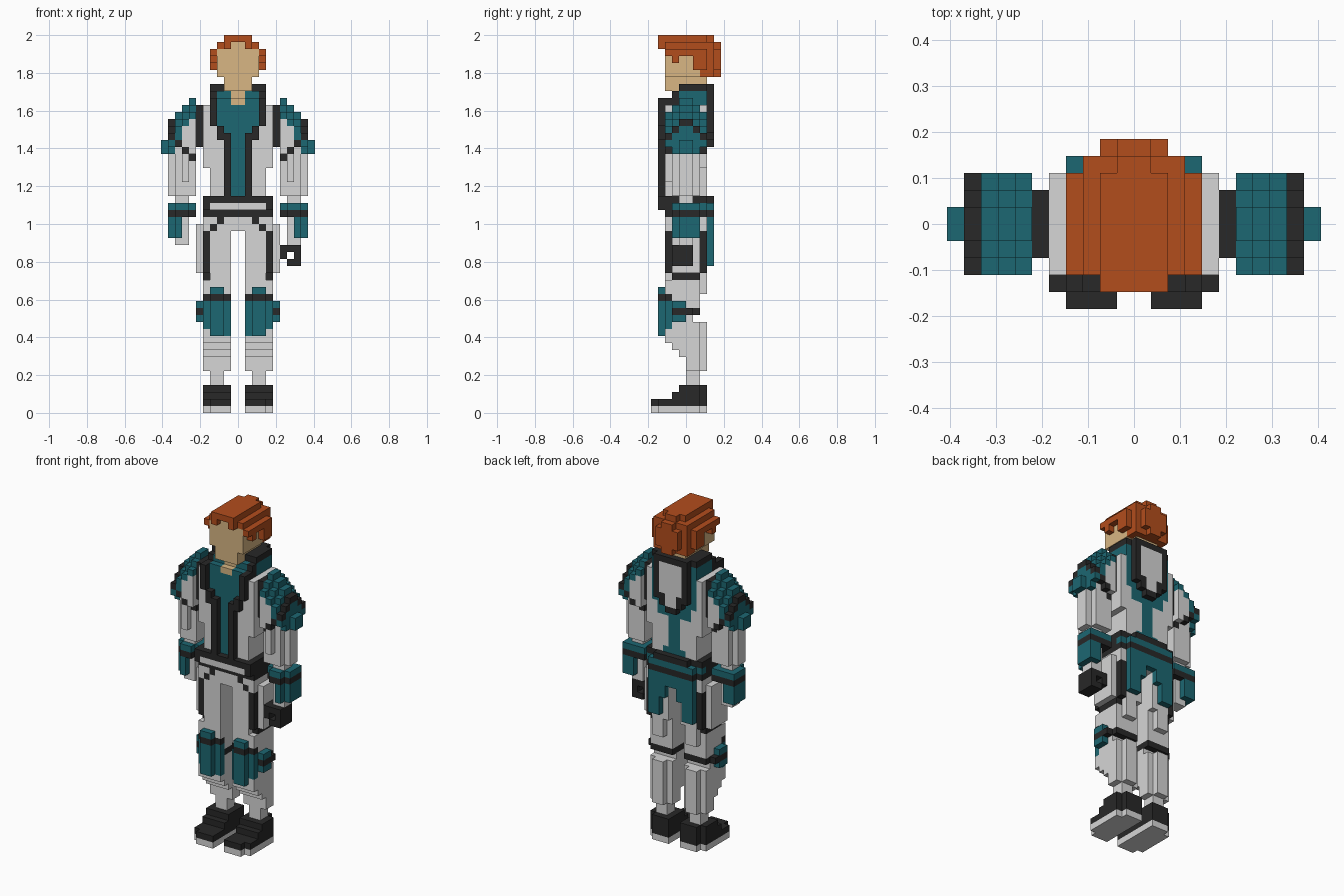
import bpy, bmesh
from mathutils import Vector

if "Cube" in bpy.data.objects:
    bpy.data.objects.remove(bpy.data.objects["Cube"], do_unlink=True)

V = 2 / 54  # edge length of one block
COLOURS = {
    "teal": (0.012, 0.136, 0.168), "light_grey": (0.67, 0.67, 0.67),
    "charcoal": (0.021, 0.021, 0.021), "ginger": (0.45, 0.075, 0.012),
    "skin": (0.69, 0.47, 0.23),
}
MATS = {}
for name, rgb in COLOURS.items():
    m = bpy.data.materials.new(name)
    m.use_nodes = True
    m.diffuse_color = (*rgb, 1)
    m.node_tree.nodes["Principled BSDF"].inputs["Base Color"].default_value = (*rgb, 1)
    MATS[name] = m
T, L, D, H, S = COLOURS
grid = {}  # block -> (part, colour)


def put(part, col, x, y, z, both=True):
    """Fill a box of blocks; later boxes repaint earlier ones. col None carves."""
    for i in range(*x):
        for j in range(*y):
            for k in range(*z):
                for side, a in (("left_", i), ("right_", -1 - i))[:2 if both else 1]:
                    key = (a, j, k)
                    if col is None:
                        grid.pop(key, None)
                    else:
                        limb = part in ("leg", "boot", "arm", "shoulder", "hand")
                        grid[key] = ((side if limb else "") + part, col)


# Boots with pale soles
put("boot", L, (1, 5), (-4, 3), (0, 1))
put("boot", L, (1, 4), (-5, -4), (0, 1))
put("boot", D, (1, 5), (-4, 3), (1, 2))
put("boot", D, (1, 4), (-5, -4), (1, 2))
put("boot", D, (1, 5), (-2, 3), (2, 3))
put("boot", D, (1, 5), (-1, 3), (3, 4))
put("boot", None, (4, 5), (2, 3), (0, 4))

# Shins and knees
put("leg", L, (2, 4), (0, 2), (4, 6))
put("leg", L, (1, 5), (0, 3), (6, 8))
put("leg", L, (1, 5), (-1, 3), (8, 9))
put("leg", L, (1, 5), (-2, 3), (9, 10))
put("leg", L, (1, 5), (-3, 3), (10, 13))
put("leg", None, (4, 5), (2, 3), (6, 13))
put("leg", None, (1, 2), (2, 3), (6, 13))
put("leg", L, (1, 5), (-3, 1), (13, 15))
put("leg", L, (1, 5), (-3, 2), (14, 17))
# Thighs
put("leg", L, (1, 5), (-3, 3), (17, 26))
put("leg", None, (1, 2), (2, 3), (17, 20))
put("leg", None, (4, 5), (2, 3), (17, 20))
put("leg", None, (4, 5), (-3, -2), (19, 20))
put("leg", L, (5, 6), (-2, 2), (20, 27))
put("leg", D, (4, 5), (-3, -2), (20, 26))
put("leg", D, (4, 5), (2, 3), (20, 26))
put("leg", D, (4, 5), (-2, 2), (19, 20))
# Knee pads and straps
put("leg", D, (1, 5), (-2, 2), (14, 15))
put("leg", T, (1, 5), (-3, -2), (12, 16))
put("leg", T, (2, 4), (-4, -3), (11, 18))
put("leg", T, (1, 2), (-3, -2), (11, 12))
put("leg", D, (1, 5), (-3, -2), (16, 17))
put("leg", D, (2, 4), (-4, -3), (16, 17))
put("leg", T, (5, 6), (-2, 0), (13, 16))
put("leg", D, (5, 6), (-2, 1), (14, 15))

# Hips
put("hips", L, (0, 5), (-3, 3), (26, 29))
put("hips", D, (2, 3), (-3, -2), (27, 28))
put("hips", D, (3, 4), (-3, -2), (26, 27))
# Coat tails
put("coat_tail", T, (0, 4), (3, 4), (26, 28))
put("coat_tail", T, (1, 4), (3, 4), (24, 26))
put("coat_tail", T, (2, 4), (3, 4), (21, 24))
# Torso and waist
put("torso", L, (0, 5), (-3, 3), (35, 44))
put("torso", L, (0, 4), (-3, 3), (31, 35))
# Belt
put("belt", D, (0, 5), (-3, 3), (28, 31))
put("belt", D, (0, 5), (-4, -3), (29, 31))
put("belt", L, (0, 4), (-4, -3), (29, 30))
put("belt", T, (0, 5), (2, 3), (29, 30))
put("belt", D, (0, 3), (3, 4), (28, 31))
put("belt", T, (0, 4), (3, 4), (29, 30))
put("belt", D, (3, 4), (3, 4), (28, 29))
# Chest panel with dark trim
put("torso", T, (0, 1), (-3, -2), (31, 40))
put("torso", T, (0, 3), (-3, -2), (40, 44))
put("torso", D, (1, 2), (-4, -2), (31, 40))
put("torso", D, (2, 3), (-4, -2), (39, 41))
put("torso", D, (3, 4), (-4, -2), (41, 45))
# Y shaped back inlay
put("torso", T, (0, 1), (2, 3), (31, 40))
put("torso", T, (1, 2), (2, 3), (31, 32))
put("torso", T, (1, 3), (2, 3), (37, 40))
put("torso", T, (2, 4), (2, 3), (39, 42))
put("torso", T, (3, 4), (2, 3), (42, 44))
# Collar
put("collar", T, (0, 3), (-3, 3), (44, 45))
put("collar", T, (0, 4), (-2, 3), (44, 46))
put("collar", D, (3, 4), (-2, -1), (44, 46))
put("collar", D, (2, 4), (-1, 3), (46, 47))
# Back panel with tapered dark frame
put("back_panel", D, (0, 3), (3, 4), (40, 47))
put("back_panel", D, (0, 2), (3, 4), (39, 40))
put("back_panel", D, (0, 1), (3, 4), (38, 39))
put("back_panel", L, (0, 2), (3, 4), (41, 46))
put("back_panel", L, (0, 1), (3, 4), (39, 41))

# Neck, jaw and face
put("head", S, (0, 1), (-3, 2), (44, 45))
put("head", S, (0, 1), (-2, 2), (45, 46))
put("head", S, (0, 2), (-3, 3), (46, 48))
put("head", S, (0, 3), (-3, 2), (48, 52))
put("head", S, (0, 1), (-3, 0), (52, 53))
# Hair
put("hair", H, (1, 3), (-3, 4), (52, 53))
put("hair", H, (0, 1), (-2, 5), (52, 53))
put("hair", H, (0, 2), (-4, 3), (53, 54))
put("hair", H, (0, 1), (3, 4), (53, 54))
put("hair", H, (1, 2), (-4, -3), (52, 53))
put("hair", H, (3, 4), (-3, 3), (51, 52))
put("hair", H, (3, 4), (-2, -1), (50, 51))
put("hair", H, (3, 4), (1, 3), (49, 51))
put("hair", H, (0, 3), (2, 4), (48, 53))
put("hair", H, (0, 1), (4, 5), (48, 53))
put("hair", H, (1, 2), (4, 5), (49, 52))

# Arms joined to the torso by dark straps
put("arm", D, (5, 6), (-2, 2), (38, 44))
put("arm", L, (6, 9), (-2, 2), (31, 41))
put("arm", L, (9, 10), (-1, 1), (31, 38))
put("arm", L, (6, 8), (-3, 3), (37, 41))
put("arm", L, (7, 8), (-3, 2), (33, 37))
put("arm", L, (7, 9), (-1, 1), (24, 31))
# Forearm guards
put("arm", T, (6, 10), (-2, 2), (28, 30))
put("arm", D, (6, 10), (-2, 2), (28, 29))
put("arm", T, (8, 10), (-2, 2), (25, 28))
put("arm", None, (9, 10), (-2, -1), (25, 30))
put("arm", None, (6, 7), (-2, -1), (28, 30))
# Domed shoulder armour, one block lower per step outwards
for half, drop in ((3, 2), (2, 1), (1, 0)):
    for x in (6, 7, 8):
        top = 51 - x - drop
        put("shoulder", L, (x, x + 1), (-half, half), (39, top - 1))
        put("shoulder", T, (x, x + 1), (-half, half), (39 if x == 8 else top - 1, top))
put("shoulder", T, (9, 10), (-2, 2), (37, 41))
put("shoulder", T, (10, 11), (-1, 1), (37, 39))
put("shoulder", D, (9, 10), (-1, 1), (41, 42))
for a, b in ((-3, -2), (2, 3)):
    put("shoulder", T, (9, 10), (a, b), (38, 39))
    put("shoulder", D, (9, 10), (a, b), (39, 40))
    put("shoulder", D, (8, 9), (a, b), (38, 39))
    put("shoulder", D, (7, 8), (a, b), (37, 38))
for a, b in ((-2, -1), (1, 2)):
    put("shoulder", D, (9, 10), (a, b), (40, 41))
    put("shoulder", D, (6, 7), (a, b), (36, 37))
# Gripping hand, left side only
put("hand", D, (6, 9), (-2, 1), (21, 24), False)
put("hand", None, (7, 8), (-2, 1), (22, 23), False)
put("hand", None, (6, 7), (-2, 1), (21, 22), False)

# Turn the exposed block sides into one mesh per part
AXES = [Vector(a) for a in ((1, 0, 0), (0, 1, 0), (0, 0, 1))]
for part in sorted({p for p, c in grid.values()}):
    bm = bmesh.new()
    verts = {}
    used = []
    for cell, (p, col) in grid.items():
        if p != part:
            continue
        if col not in used:
            used.append(col)
        for ax in range(3):
            for sgn in (-1, 1):
                n = AXES[ax] * sgn
                if tuple(int(c + d) for c, d in zip(cell, n)) in grid:
                    continue
                u, w = AXES[(ax + 1) % 3], AXES[(ax + 2) % 3]
                o = Vector(cell) + (AXES[ax] if sgn > 0 else Vector())
                loop = [o, o + u, o + u + w, o + w][::sgn]
                f = []
                for c in loop:
                    k = tuple(round(t) for t in c)
                    if k not in verts:
                        verts[k] = bm.verts.new(Vector(k) * V)
                    f.append(verts[k])
                bm.faces.new(f).material_index = used.index(col)
    bmesh.ops.dissolve_limit(bm, angle_limit=0.01, verts=bm.verts[:],
                             edges=bm.edges[:], delimit={'MATERIAL'})
    me = bpy.data.meshes.new(part)
    for col in used:
        me.materials.append(MATS[col])
    bm.to_mesh(me)
    bm.free()
    bpy.context.scene.collection.objects.link(bpy.data.objects.new(part, me))
